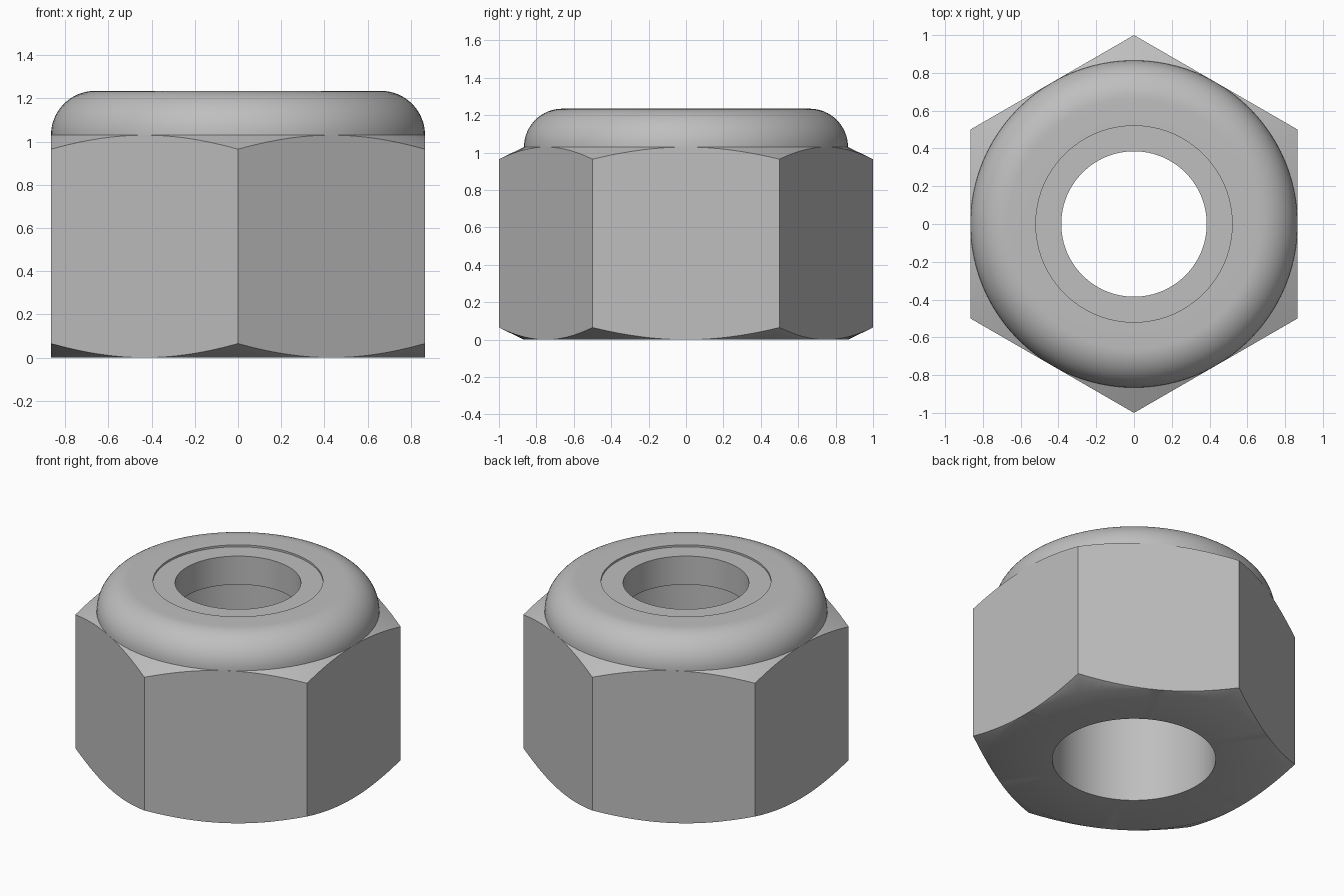
import bpy, bmesh, math

cube = bpy.data.objects.get("Cube")
if cube:
    bpy.data.objects.remove(cube, do_unlink=True)

SEGMENTS = 96
APOTHEM = math.cos(math.radians(30))   # half the width across the flats
SHOULDER = 1.03                        # height where the collar begins
CHAMFER = 0.485                        # rise of the end chamfers per unit radius
TOP = 1.235
INSERT_R = 0.52


def make_material(name, value):
    mat = bpy.data.materials.new(name)
    mat.use_nodes = True
    colour = (value, value, value, 1)
    mat.diffuse_color = colour
    mat.node_tree.nodes["Principled BSDF"].inputs["Base Color"].default_value = colour
    return mat


def hex_radius(angle):
    """Distance to the hexagon's side, with corners on the y axis."""
    offset = (angle + math.pi / 6) % (math.pi / 3) - math.pi / 6
    return APOTHEM / math.cos(offset)


def lathe(name, profile, mat):
    """Revolve a closed profile of functions angle -> (radius, z)."""
    bm = bmesh.new()
    rings = []
    for i in range(SEGMENTS):
        a = 2 * math.pi * i / SEGMENTS
        ring = []
        for point in profile:
            r, z = point(a)
            ring.append(bm.verts.new((r * math.cos(a), r * math.sin(a), z)))
        rings.append(ring)
    count = len(profile)
    for i in range(SEGMENTS):
        this, following = rings[i], rings[(i + 1) % SEGMENTS]
        for j in range(count):
            k = (j + 1) % count
            bm.faces.new((this[j], following[j], following[k], this[k]))
    # Chamfers vanish at the middle of each flat
    bmesh.ops.remove_doubles(bm, verts=bm.verts, dist=0.0001)
    bmesh.ops.recalc_face_normals(bm, faces=bm.faces)
    mesh = bpy.data.meshes.new(name)
    bm.to_mesh(mesh)
    bm.free()
    mesh.materials.append(mat)
    obj = bpy.data.objects.new(name, mesh)
    bpy.context.collection.objects.link(obj)
    bpy.ops.object.select_all(action="DESELECT")
    obj.select_set(True)
    bpy.context.view_layer.objects.active = obj
    bpy.ops.object.shade_smooth_by_angle(angle=math.radians(30))
    return obj


def fixed(r, z):
    return lambda a: (r, z)


def lower_rim(a):
    r = hex_radius(a)
    return r, (r - APOTHEM) * CHAMFER


def upper_rim(a):
    r = hex_radius(a)
    return r, SHOULDER - (r - APOTHEM) * CHAMFER


steel = make_material("grey steel", 0.52)

# Rounded collar above the hexagon
round_r = TOP - SHOULDER
collar = []
for i in range(17):
    t = math.pi / 2 * i / 16
    collar.append(fixed(APOTHEM - round_r * (1 - math.cos(t)),
                        SHOULDER + round_r * math.sin(t)))

# Chamfered hexagonal body with its bore and the seat for the insert
lathe("nut_body",
      [fixed(0.5, 0), fixed(APOTHEM, 0), lower_rim, upper_rim] + collar
      + [fixed(INSERT_R, TOP), fixed(INSERT_R, SHOULDER), fixed(0.5, SHOULDER)],
      steel)

# Locking ring set just below the collar's lip
lathe("locking_insert",
      [fixed(0.385, SHOULDER), fixed(INSERT_R, SHOULDER),
       fixed(INSERT_R, TOP - 0.013), fixed(0.385, TOP - 0.013)],
      steel)
